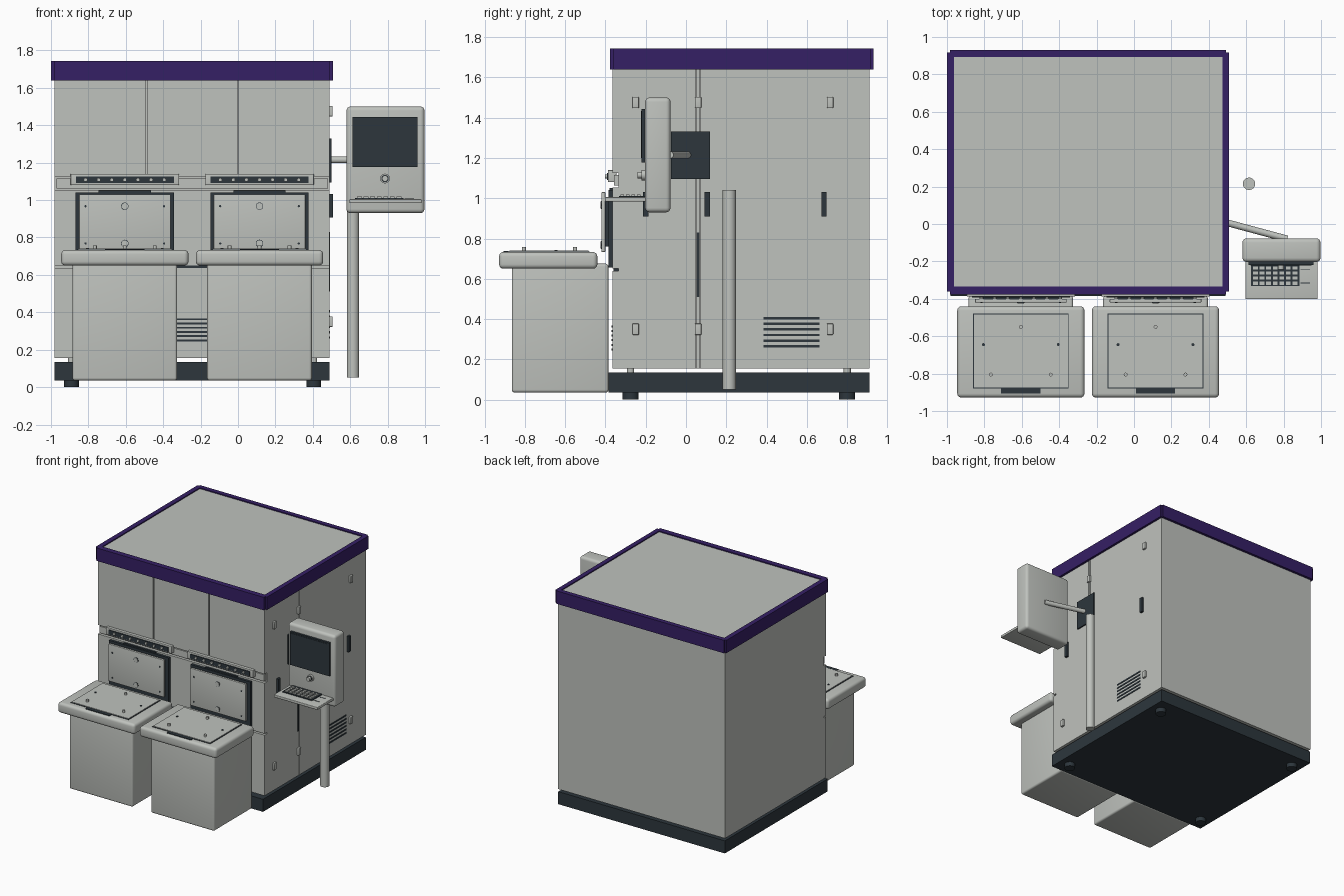
import bpy
import bmesh
import math
from mathutils import Matrix, Vector

default_cube = bpy.data.objects.get("Cube")
if default_cube:
    bpy.data.objects.remove(default_cube, do_unlink=True)


def make_material(name, red, green, blue):
    material = bpy.data.materials.new(name)
    material.use_nodes = True
    colour = (red, green, blue, 1.0)
    material.diffuse_color = colour
    shader = next(n for n in material.node_tree.nodes if n.type == "BSDF_PRINCIPLED")
    shader.inputs["Base Color"].default_value = colour
    return material


GREY = make_material("light grey paint", 0.52, 0.54, 0.51)
DARK = make_material("dark slate", 0.026, 0.037, 0.046)
PURPLE = make_material("purple trim", 0.036, 0.014, 0.13)


def finish(name, bm, material, smooth):
    mesh = bpy.data.meshes.new(name)
    bm.to_mesh(mesh)
    bm.free()
    mesh.materials.append(material)
    obj = bpy.data.objects.new(name, mesh)
    bpy.context.scene.collection.objects.link(obj)
    if smooth:
        bpy.ops.object.select_all(action="DESELECT")
        obj.select_set(True)
        bpy.context.view_layer.objects.active = obj
        bpy.ops.object.shade_smooth_by_angle(angle=math.radians(40))
    return obj


def box(name, x, y, z, material=GREY, bevel=0.0):
    """Box from (low, high) ranges, with optional rounded edges."""
    bm = bmesh.new()
    bmesh.ops.create_cube(bm, size=1)
    low, high = (Vector(c) for c in zip(x, y, z))
    for vert in bm.verts:
        vert.co = (low + high) / 2 + vert.co * (high - low)
    if bevel:
        bmesh.ops.bevel(bm, geom=bm.edges[:], offset=bevel, segments=4,
                        profile=0.5, affect="EDGES")
    return finish(name, bm, material, bool(bevel))


def rod(name, start, end, radius, material=GREY, sides=24):
    """Cylinder between two points."""
    start, end = Vector(start), Vector(end)
    axis = end - start
    turn = axis.to_track_quat("Z", "Y").to_matrix().to_4x4()
    bm = bmesh.new()
    bmesh.ops.create_cone(bm, cap_ends=True, segments=sides, radius1=radius,
                          radius2=radius, depth=axis.length,
                          matrix=Matrix.Translation((start + end) / 2) @ turn)
    return finish(name, bm, material, True)


def around(centre, half):
    return (centre - half, centre + half)


# Plinth, feet and the spacers holding the cabinet above it
box("plinth", (-0.98, 0.49), (-0.385, 0.91), (0.035, 0.135), DARK)
for x in (-0.89, 0.405):
    for y in (-0.275, 0.8):
        rod("foot", (x, y, 0), (x, y, 0.04), 0.04, DARK)
        rod("spacer", (x, y, 0.13), (x, y, 0.16), 0.018)

# Cabinet core with separate side doors
box("cabinet_core", (-0.98, 0.48), (-0.335, 0.91), (0.155, 1.7))
for name, span in (("front_side_door", (-0.335, 0.047)),
                   ("door_post", (0.053, 0.067)),
                   ("rear_side_door", (0.073, 0.91))):
    box(name, (0.475, 0.49), span, (0.155, 1.65))
    box(name + "_far", (-0.982, -0.975), span, (0.155, 1.65))

# Front panels with narrow joints
for left, right in ((-0.98, -0.494), (-0.486, -0.004), (0.004, 0.49)):
    box("upper_front_panel", (left, right), (-0.365, -0.335), (1.125, 1.65))
box("middle_rail", (-0.97, 0.48), (-0.358, -0.33), (1.062, 1.115))
box("middle_front_panel", (-0.98, 0.49), (-0.365, -0.335), (0.65, 1.053))
box("lower_front_panel", (-0.98, 0.49), (-0.365, -0.335), (0.155, 0.638))
box("panel_joint", (-0.34, -0.15), (-0.36, -0.33), (0.636, 0.652), DARK)

# Roof and trim bars
box("roof", (-0.97, 0.48), (-0.34, 0.9), (1.69, 1.735))
trim_z = (1.64, 1.743)
for x in ((-1.0, -0.962), (0.472, 0.508)):
    box("side_trim", x, (-0.36, 0.918), trim_z, PURPLE)
for y in ((-0.378, -0.335), (0.893, 0.93)):
    box("end_trim", (-0.985, 0.493), y, trim_z, PURPLE)

# Vents
for i in range(6):
    z = around(0.265 + i * 0.028, 0.006)
    box("side_vent_slot", (0.488, 0.493), (0.385, 0.662), z, DARK)
    box("front_vent_slot", (-0.385, -0.105), (-0.371, -0.362),
        around(0.25 + i * 0.0225, 0.005), DARK)

# Side door hinges, handles and latch strip
for y in (-0.25, 0.06, 0.715):
    for z in (0.35, 1.475):
        box("hinge", (0.485, 0.506), around(y, 0.016), around(z, 0.028), GREY, 0.004)
for y in (-0.2, 0.105, 0.685):
    box("door_handle", (0.485, 0.508), around(y, 0.013), around(0.97, 0.062), DARK)
box("latch_strip", (0.485, 0.493), (0.053, 0.067), (0.51, 0.83), DARK)


def loading_station(cx):
    """Cart, docking door and indicator bar centred on cx."""
    # Cart and its tray
    box("cart_body", around(cx, 0.28), (-0.865, -0.385), (0.035, 0.675), GREY, 0.015)
    box("cart_tray", around(cx, 0.34), (-0.928, -0.44), (0.65, 0.733), GREY, 0.022)
    box("tray_plate_shadow", around(cx, 0.256), (-0.88, -0.478), (0.73, 0.736), DARK)
    box("tray_plate", around(cx, 0.251), (-0.875, -0.483), (0.73, 0.74))
    box("tray_grip", around(cx, 0.105), (-0.907, -0.88), (0.73, 0.738), DARK)
    for dx, y in ((0, -0.55), (-0.16, -0.805), (0.16, -0.805)):
        rod("locating_pin", (cx + dx, y, 0.735), (cx + dx, y, 0.757), 0.01)
    for dx in (-0.2, 0.2):
        rod("tray_sensor", (cx + dx, -0.645, 0.738), (cx + dx, -0.645, 0.744),
            0.008, DARK)
    # Docking door on a dark frame
    box("door_frame", around(cx, 0.263), (-0.385, -0.36), (0.655, 1.04), DARK)
    box("door_neck", around(cx, 0.22), (-0.405, -0.38), (0.76, 1.0), DARK)
    box("docking_door", around(cx, 0.245), (-0.42, -0.4), (0.733, 1.03), GREY, 0.004)
    for z in (0.768, 0.967):
        rod("door_key_ring", (cx, -0.415, z), (cx, -0.422, z), 0.02, DARK)
        rod("door_key", (cx, -0.415, z), (cx, -0.425, z), 0.017)
        for dx in (-0.21, 0.21):
            rod("door_screw", (cx + dx, -0.41, z), (cx + dx, -0.423, z), 0.006, DARK)
    box("bar_bracket", around(cx, 0.14), (-0.38, -0.35), (1.037, 1.05), DARK)
    # Indicator bar
    box("indicator_bar", around(cx, 0.29), (-0.388, -0.345), (1.08, 1.14), GREY, 0.004)
    box("indicator_strip", around(cx, 0.262), (-0.393, -0.38), (1.09, 1.126), DARK)
    for i in range(-3, 4):
        x = cx + i * 0.07
        rod("indicator_lamp", (x, -0.385, 1.108), (x, -0.402, 1.108), 0.01)


for centre in (-0.605, 0.115):
    loading_station(centre)

# Support pole, wall plate and monitor arm
rod("support_pole", (0.615, 0.215, 0.05), (0.615, 0.215, 1.04), 0.033, sides=32)
box("arm_wall_plate", (0.485, 0.5), (-0.075, 0.12), (1.095, 1.33), DARK)
rod("monitor_arm", (0.485, 0.01, 1.215), (0.82, -0.08, 1.215), 0.018)

# Monitor housing, screen and button
box("monitor_housing", (0.58, 0.997), (-0.203, -0.077), (0.93, 1.5), GREY, 0.022)
box("screen_bezel", (0.612, 0.96), (-0.22, -0.2), (1.178, 1.443), DARK)
box("screen", (0.622, 0.95), (-0.223, -0.21), (1.2, 1.433), DARK)
rod("button_collar", (0.786, -0.2, 1.115), (0.786, -0.22, 1.115), 0.026)
rod("button_ring", (0.786, -0.2, 1.115), (0.786, -0.222, 1.115), 0.02, DARK)
rod("button", (0.786, -0.2, 1.115), (0.786, -0.242, 1.115), 0.016)

# Keyboard shelf with rows of keys
box("keyboard_shelf", (0.595, 0.982), (-0.402, -0.19), (0.983, 1.005), GREY, 0.005)
box("keyboard", (0.625, 0.885), (-0.332, -0.205), (1.0, 1.012), DARK)
for row in range(4):
    y = around(-0.316 + row * 0.027, 0.009)
    for column in range(7):
        box("key", around(0.65 + column * 0.035, 0.013), y, (1.01, 1.018))
for y in (-0.245, -0.315):
    box("shelf_groove", (0.89, 0.94), around(y, 0.002), (1.0, 1.007), DARK)
